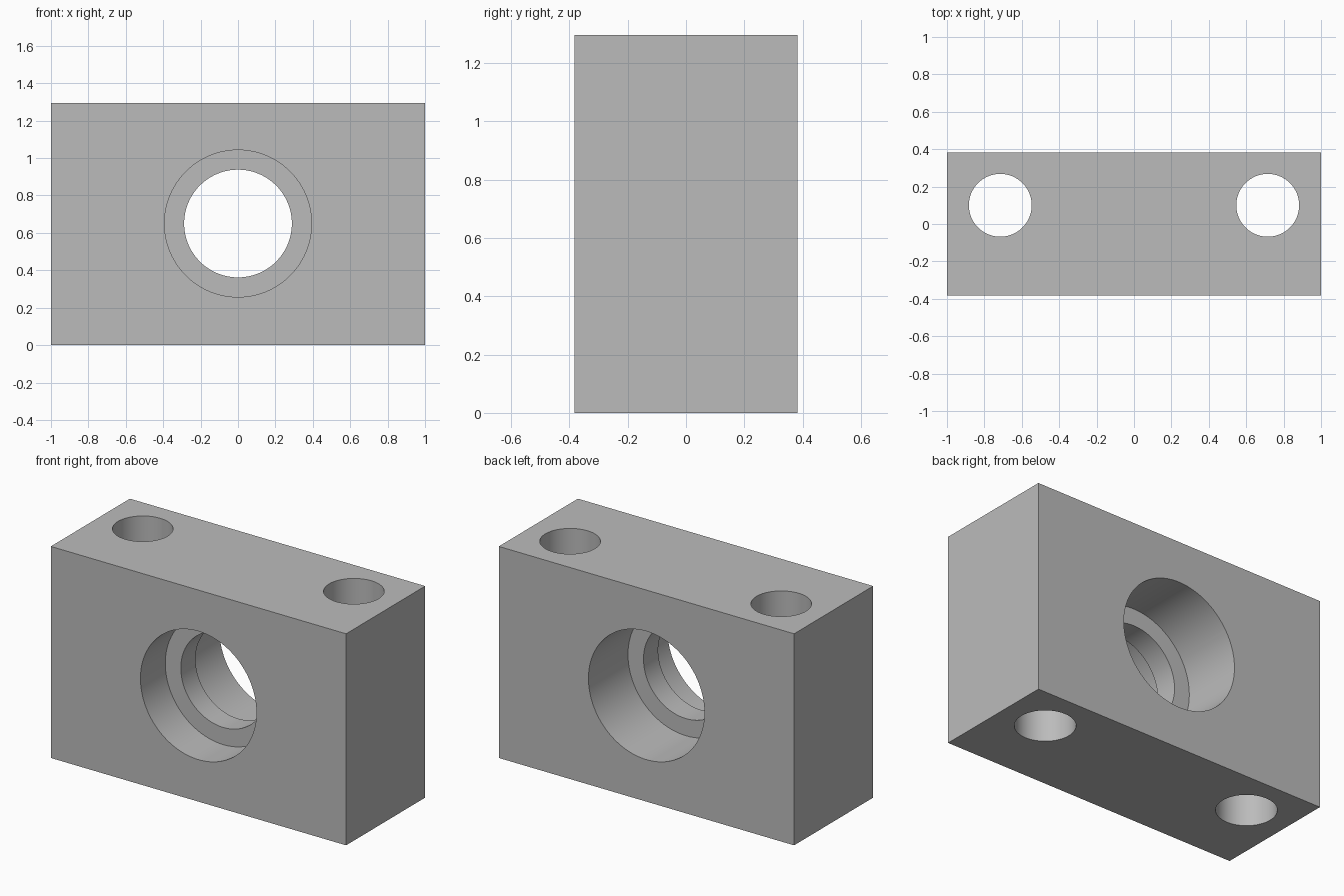
import bpy
import math

if "Cube" in bpy.data.objects:
    bpy.data.objects.remove(bpy.data.objects["Cube"])

WIDTH, DEPTH, HEIGHT = 2.0, 0.765, 1.295
BORE_Z = 0.65

grey = bpy.data.materials.new("plain grey")
grey.diffuse_color = (0.5, 0.5, 0.5, 1)
grey.use_nodes = True
grey.node_tree.nodes["Principled BSDF"].inputs["Base Color"].default_value = grey.diffuse_color

# Rectangular block
bpy.ops.mesh.primitive_cube_add(size=1, location=(0, 0, HEIGHT / 2))
block = bpy.context.object
block.name = "bearing_block"
block.scale = (WIDTH, DEPTH, HEIGHT)
bpy.ops.object.transform_apply(location=True, rotation=False, scale=True)
block.data.materials.append(grey)


def drill(radius, length, location, along_y=False):
    """Cut a round hole through the block, then drop the cutter."""
    bpy.ops.mesh.primitive_cylinder_add(
        vertices=96, radius=radius, depth=length, location=location,
        rotation=(math.pi / 2 if along_y else 0, 0, 0))
    cutter = bpy.context.object
    cutter.data.materials.append(grey)
    cutter.hide_render = True
    bpy.context.view_layer.objects.active = block
    mod = block.modifiers.new("hole", 'BOOLEAN')
    mod.operation = 'DIFFERENCE'
    mod.solver = 'EXACT'
    mod.object = cutter
    bpy.ops.object.modifier_apply(modifier=mod.name)
    bpy.data.objects.remove(cutter)


# Central bore: narrow lip between a front and a deeper back counterbore
drill(0.288, 2, (0, 0, BORE_Z), along_y=True)
for y_start, y_end in ((-0.6, -0.142), (0.0, 0.6)):
    drill(0.393, y_end - y_start, (0, (y_start + y_end) / 2, BORE_Z), along_y=True)

# Vertical bolt holes, set towards the back
for side in (-1, 1):
    drill(0.168, 2, (side * 0.715, 0.1, HEIGHT / 2))

# Smooth hole walls, crisp edges
bpy.ops.object.select_all(action='DESELECT')
block.select_set(True)
bpy.context.view_layer.objects.active = block
bpy.ops.object.shade_smooth_by_angle(angle=math.radians(30))
